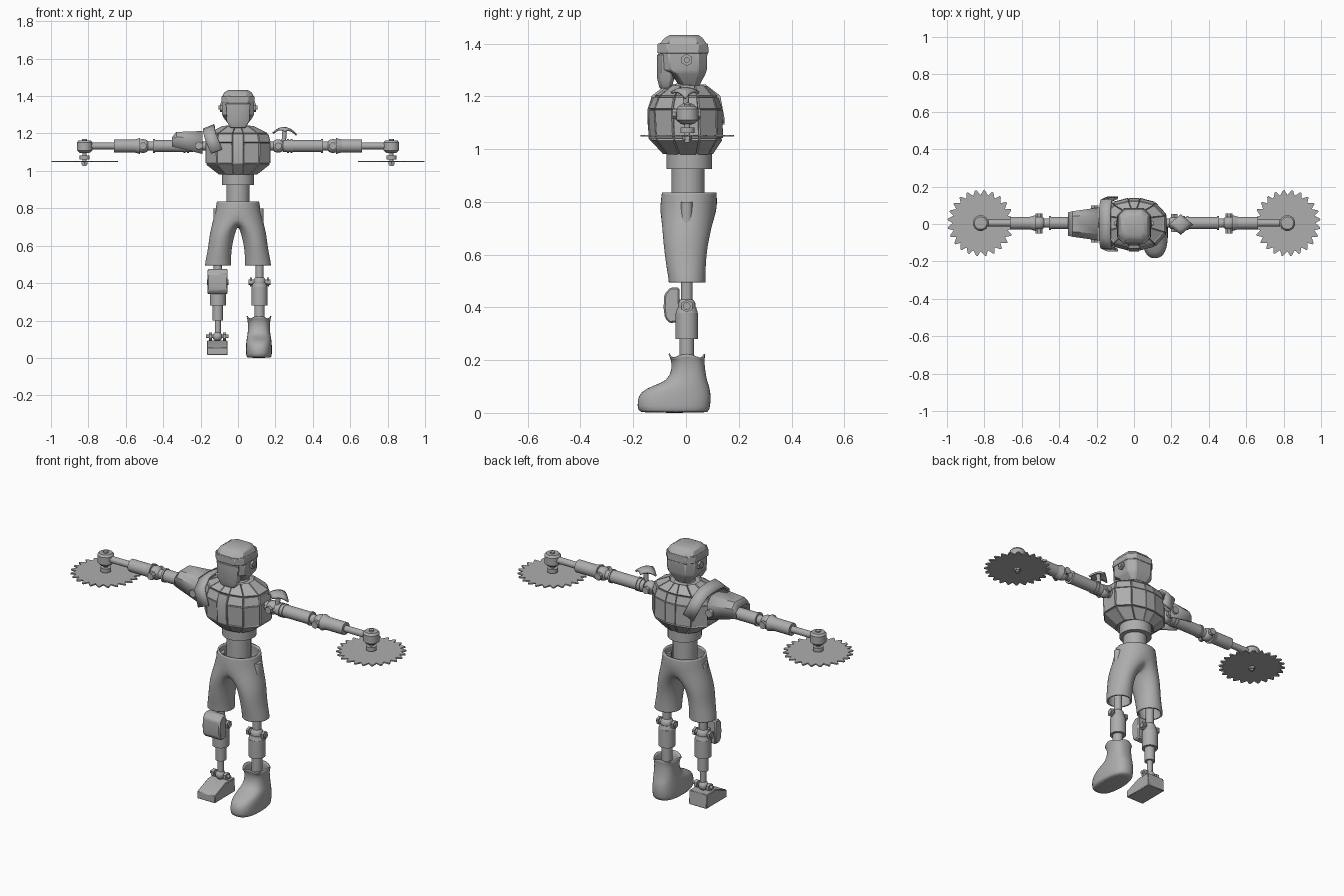
import bpy, bmesh, math
from mathutils import Vector

if "Cube" in bpy.data.objects:
    bpy.data.objects.remove(bpy.data.objects["Cube"])

steel = bpy.data.materials.new("grey steel")
steel.diffuse_color = (0.42, 0.42, 0.42, 1)
steel.use_nodes = True
steel.node_tree.nodes["Principled BSDF"].inputs["Base Color"].default_value = steel.diffuse_color


def finish(name, bm, bevel=0, solid=0, subsurf=0, mirror=False):
    bmesh.ops.recalc_face_normals(bm, faces=bm.faces)
    me = bpy.data.meshes.new(name)
    bm.to_mesh(me)
    bm.free()
    me.materials.append(steel)
    ob = bpy.data.objects.new(name, me)
    bpy.context.collection.objects.link(ob)
    if mirror:
        ob.modifiers.new("mirror", "MIRROR").use_clip = True
    if subsurf:
        ob.modifiers.new("subsurf", "SUBSURF").levels = subsurf
        ob.modifiers["subsurf"].render_levels = subsurf
    if solid:
        ob.modifiers.new("solid", "SOLIDIFY").thickness = solid
    if bevel:
        m = ob.modifiers.new("bevel", "BEVEL")
        m.width, m.segments = bevel, 1
    return ob


def loft_bm(rings, closed=True, cap0=True, cap1=True):
    bm = bmesh.new()
    vs = [[bm.verts.new(p) for p in r] for r in rings]
    n = len(vs[0])
    for a, b in zip(vs, vs[1:]):
        for i in range(n if closed else n - 1):
            j = (i + 1) % n
            bm.faces.new((a[i], a[j], b[j], b[i]))
    if closed and cap0:
        bm.faces.new(vs[0][::-1])
    if closed and cap1:
        bm.faces.new(vs[-1])
    return bm


def rod(name, p0, p1, r0, r1=None, sides=24):
    """Cylinder or cone between two points."""
    p0, p1 = Vector(p0), Vector(p1)
    q = (p1 - p0).to_track_quat("Z", "Y")
    ring = lambda c, r: [c + q @ Vector((r * math.cos(t), r * math.sin(t), 0))
                         for t in (2 * math.pi * (i + .5) / sides for i in range(sides))]
    return finish(name, loft_bm([ring(p0, r0), ring(p1, r0 if r1 is None else r1)]))


def ball(name, c, r):
    bm = bmesh.new()
    bmesh.ops.create_uvsphere(bm, u_segments=20, v_segments=12, radius=r)
    bmesh.ops.translate(bm, verts=bm.verts, vec=c)
    return finish(name, bm)


def prism(name, profile, x0, x1, bevel=0):
    """Side profile (y, z) extruded along x."""
    return finish(name, loft_bm([[(x, y, z) for y, z in profile] for x in (x0, x1)]), bevel)


def outline(quarter, z, hx, y0, y1):
    """Symmetric ring from a quarter outline scaled to the given extents."""
    cy, hy = (y0 + y1) / 2, (y1 - y0) / 2
    q = quarter
    pts = [(x, -y) for x, y in q] + [(x, y) for x, y in q[::-1]] + \
          [(-x, y) for x, y in q] + [(-x, -y) for x, y in q[::-1]]
    return [(x * hx, cy + y * hy, z) for x, y in pts]


def ellipse(cx, cy, rx, ry, z, n, power=1.0):
    out = []
    for i in range(n):
        t = 2 * math.pi * i / n
        c, s = math.cos(t), math.sin(t)
        out.append((cx + rx * math.copysign(abs(c) ** power, c),
                    cy + ry * math.copysign(abs(s) ** power, s), z))
    return out


# Armoured torso with raised panels
TORSO = [(.18, 1), (.66, .84), (1, .36)]
torso = loft_bm([outline(TORSO, *r) for r in (
    (.985, .095, -.08, .095), (1.04, .165, -.128, .132), (1.15, .167, -.134, .130),
    (1.195, .155, -.115, .115), (1.235, .075, -.06, .075))])
panels = [f for f in torso.faces if len(f.verts) == 4]
bmesh.ops.inset_individual(torso, faces=panels, thickness=.004, depth=0)
bmesh.ops.inset_individual(torso, faces=panels, thickness=.002, depth=.008)
finish("torso", torso)
rod("collar", (0, .01, 1.215), (0, .015, 1.243), .062, .05)
prism("chest_plate", [(-.13, 1.2), (-.146, 1.15), (-.142, 1.04), (-.09, .985), (-.07, 1.0), (-.1, 1.19)],
      -.03, .03, .003)

# Waist
rod("upper_waist", (0, .0125, .925), (0, .0125, .99), .087)
rod("lower_waist", (0, .008, .79), (0, .008, .93), .063)

# Neck and head
rod("neck", (0, .017, 1.22), (0, .017, 1.29), .034)
HEAD = [(.6, 1), (1, .62)]
finish("skull", loft_bm([outline(HEAD, *r) for r in (
    (1.23, .035, -.015, .045), (1.285, .078, -.06, .074), (1.30, .085, -.095, .079),
    (1.37, .086, -.1, .081))]), .004)
finish("helmet_band", loft_bm([outline(HEAD, *r) for r in (
    (1.362, .09, -.108, .085), (1.40, .088, -.108, .084))]), .003)
finish("helmet_top", loft_bm([outline(HEAD, *r) for r in (
    (1.395, .085, -.104, .081), (1.422, .072, -.08, .062), (1.433, .05, -.06, .045))]), .003)
finish("face_plate", loft_bm([outline(HEAD, *r) for r in (
    (1.23, .04, -.1, -.055), (1.265, .06, -.109, -.045), (1.36, .066, -.109, -.045))]), .003)
for s in (1, -1):
    rod("ear_bolt", (s * .08, .003, 1.338), (s * .097, .003, 1.338), .023, sides=6)
    rod("ear_pin", (s * .09, .003, 1.338), (s * .103, .003, 1.338), .011)

# Arms with saw blades
AY, AZ = .005, 1.133
for s in (1, -1):
    P = lambda x, dy=0, dz=0: (s * x, AY + dy, AZ + dz)
    rod("shoulder_axle", P(.13), P(.23), .024)
    ball("shoulder_joint", P(.215), .036)
    rod("shoulder_pin", P(.215, -.048), P(.215, .048), .02, sides=6)
    rod("upper_arm", P(.24), P(.455), .033)
    for x in (.262, .282, .445):
        rod("arm_ring", P(x), P(x + .01), .037)
    rod("elbow_rod", P(.45), P(.5), .025)
    ball("elbow_joint", P(.508), .037)
    rod("elbow_pin", P(.508, -.056), P(.508, .05), .02, sides=8)
    rod("elbow_cuff", P(.525), P(.555), .043, .034)
    rod("forearm", P(.55), P(.662), .034)
    rod("wrist_rod", P(.66), P(.79), .018)
    hub = lambda name, z0, z1, r0, r1=None, n=24: rod(name, (s * .82, AY, z0), (s * .82, AY, z1), r0, r1, n)
    hub("saw_hub", 1.11, 1.152, .043, n=12)
    hub("hub_top", 1.152, 1.163, .043, .034, 12)
    hub("hub_cap", 1.16, 1.17, .013)
    hub("saw_shaft", 1.025, 1.115, .011)
    hub("hub_base", 1.095, 1.11, .026, .043, 12)
    hub("saw_collar", 1.06, 1.082, .027)
    hub("saw_nut", 1.035, 1.05, .018, n=6)
    teeth = []
    for i in range(24):
        for off, r in ((0, .15), (.35, .178), (.52, .176)):
            t = 2 * math.pi * (i + off) / 24
            teeth.append((s * (.82 + r * math.cos(t)), AY + r * math.sin(t)))
    finish("saw_blade", loft_bm([[(x, y, z) for x, y in teeth] for z in (1.047, 1.054)]))

# Shoulder guard over one arm
ARCH = [(-1, 0), (-1, .68), (-.6, 1), (.6, 1), (1, .68), (1, 0)]
guard = [[(x, y * hy, z0 + t * (z1 - z0)) for y, t in ARCH] for x, hy, z0, z1 in (
    (-.19, .088, 1.09, 1.213), (-.33, .068, 1.125, 1.208), (-.352, .062, 1.13, 1.18))]
finish("shoulder_guard", loft_bm(guard, closed=False), solid=.01)
# Shoulder band
band = [(-.115, -.146, 1.105), (-.15, -.13, 1.19), (-.158, -.075, 1.232), (-.158, 0, 1.238),
        (-.158, .075, 1.232), (-.15, .13, 1.19), (-.115, .146, 1.105)]
finish("shoulder_band", loft_bm([[(x + d, y, z + d * .4) for x, y, z in band] for d in (-.03, .03)],
                                closed=False), solid=.012)
for s in (1, -1):
    rod("guard_bolt", (-.21, s * .08, 1.135), (-.21, s * .1, 1.135), .022, sides=6)

# Curved diamond plate on the other shoulder
plate = []
for i in range(5):
    row = []
    for j in range(5):
        u, v = i / 4 - .5, j / 4 - .5
        x, y = .13 * (u + v) / 2 * 1.02, .11 * (u - v) / 2
        row.append((.25 + x, y - .003, 1.236 - 8 * (x - .005) ** 2 - 6 * y * y - .15 * x))
    plate.append(row)
ob = finish("diamond_plate", loft_bm(plate, closed=False), solid=.01)
ob.scale = (1, 1, 1)
rod("plate_stem", (.245, 0, 1.16), (.25, 0, 1.228), .012)

# Baggy shorts, half modelled and mirrored
half = lambda rx, cy, ry, z: [(rx * math.sin(math.pi * i / 6), cy - ry * math.cos(math.pi * i / 6), z)
                              for i in range(7)]
bm = bmesh.new()
add = lambda pts: [bm.verts.new(p) for p in pts]
rows = [add(half(.118, .012, .108, .835)), add(half(.124, .011, .112, .80)), add(half(.134, .008, .111, .755))]
for a, b in zip(rows, rows[1:]):
    for i in range(6):
        bm.faces.new((a[i], a[i + 1], b[i + 1], b[i]))
loop = rows[-1] + add([(0, .055, .715), (0, .0, .71), (0, -.05, .715)])
for cx, cy, rx, ry, z in ((.084, .0, .072, .093, .665), (.097, -.002, .066, .083, .59),
                          (.106, .003, .073, .075, .515), (.107, .004, .074, .074, .495)):
    nxt = add([(cx + rx * math.cos((i - 3) * math.pi / 5), cy + ry * math.sin((i - 3) * math.pi / 5), z)
               for i in range(10)])
    for i in range(10):
        j = (i + 1) % 10
        bm.faces.new((loop[i], loop[j], nxt[j], nxt[i]))
    loop = nxt
finish("shorts", bm, solid=.01, subsurf=2, mirror=True)

# Mechanical legs
for s, x in ((1, .115), (-1, -.108)):
    side = "left" if s > 0 else "right"
    L = lambda part, z0, z1, r, r1=None: rod(side + "_" + part, (x, .003, z0), (x, .003, z1), r, r1)
    L("thigh_rod", .42, .8, .022)
    ball(side + "_knee", (x, .003, .405), .034)
    rod(side + "_knee_pin", (x - .058, .003, .405), (x + .058, .003, .405), .014)
    for e in (-1, 1):
        rod(side + "_knee_bolt", (x + e * .04, .003, .405), (x + e * .052, .003, .405), .024, sides=6)
    L("knee_cuff", .375, .4, .043, .036)
    L("shin", .28, .378, .043)
    L("lower_shin", .2, .285, .028)
    L("ankle_rod", .11, .21, .016)
prism("knee_pad", [(-.025, .475), (-.06, .475), (-.082, .45), (-.085, .4), (-.08, .36), (-.062, .34), (-.025, .345)],
      -.163, -.055, .006)
prism("knee_pad_mount", [(-.03, .43), (-.03, .38), (0, .38), (0, .43)], -.135, -.08)

# Metal foot
ball("ankle_joint", (-.11, .003, .115), .026)
rod("ankle_pin", (-.17, .003, .115), (-.05, .003, .115), .009)
for e in (-1, 1):
    rod("ankle_bolt", (-.11 + e * .03, .003, .115), (-.11 + e * .045, .003, .115), .022, sides=6)
prism("metal_foot", [(-.125, .015), (-.125, .055), (-.03, .092), (.05, .092), (.055, .015)], -.165, -.055, .003)

# Boot, open at the top
boot = [(0, -.165, .08, .062), (.006, -.184, .09, .069), (.045, -.187, .096, .071), (.08, -.175, .094, .069),
        (.104, -.125, .088, .066), (.122, -.07, .08, .062), (.165, -.054, .073, .058), (.2, -.056, .07, .061),
        (.215, -.068, .074, .067)]
rings = [ellipse(.112, (a + b) / 2, w, (b - a) / 2, z, 20, .8) for z, a, b, w in boot]
rings[-1] = [(x, y, z + .01 * math.cos(4 * math.pi * i / 10)) for i, (x, y, z) in enumerate(rings[-1])]
finish("boot", loft_bm(rings, cap1=False), solid=.006, subsurf=1)

# Smooth rounded surfaces, keep hard edges
for ob in bpy.data.objects:
    ob.select_set(True)
bpy.context.view_layer.objects.active = bpy.data.objects["torso"]
bpy.ops.object.shade_smooth_by_angle(angle=math.radians(32))
for name in ("shorts", "boot"):
    me = bpy.data.objects[name].data
    if "sharp_edge" in me.attributes:
        me.attributes.remove(me.attributes["sharp_edge"])
